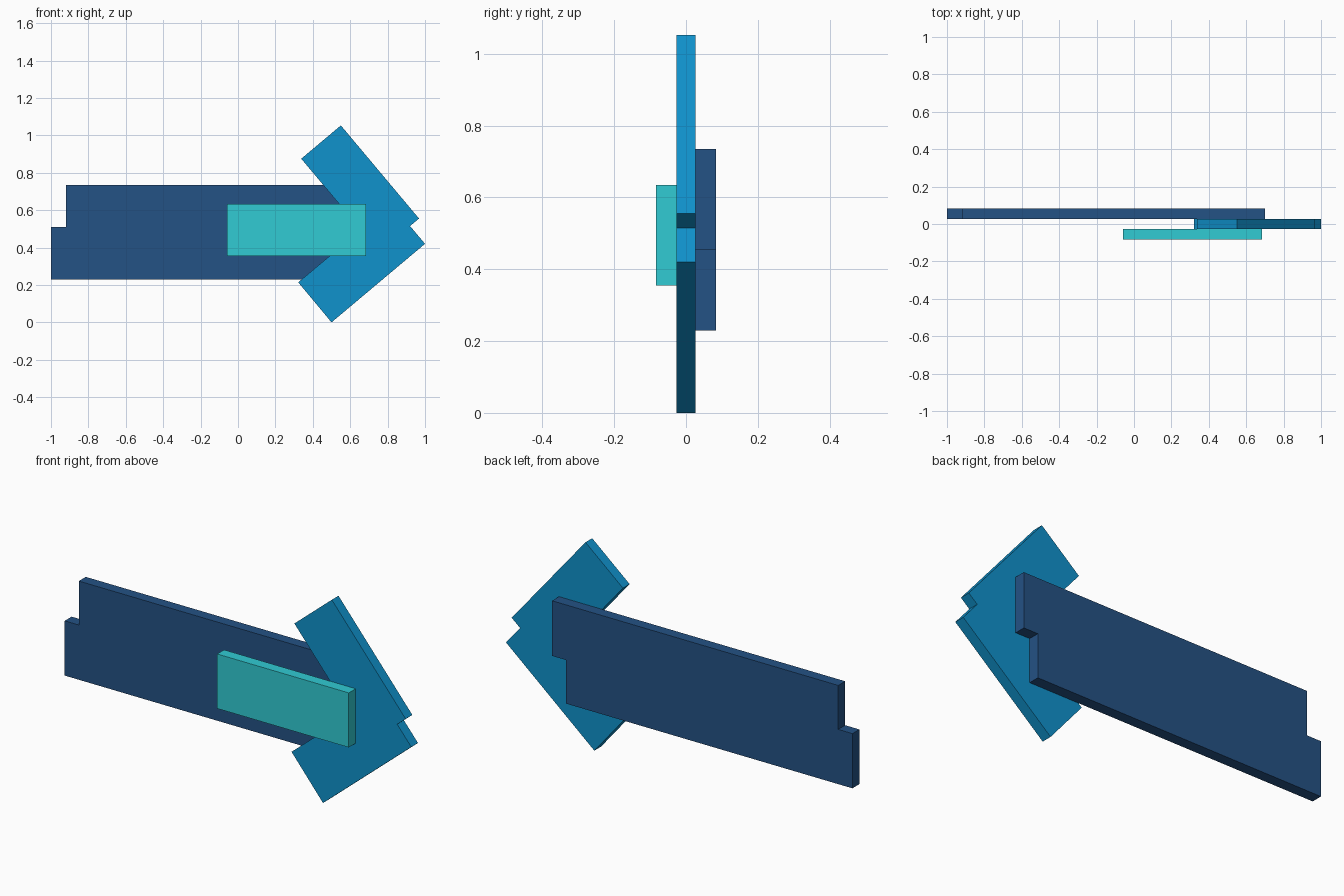
import bpy

if "Cube" in bpy.data.objects:
    bpy.data.objects.remove(bpy.data.objects["Cube"])


def material(name, rgb):
    lin = [(c / 255 / 12.92 if c <= 10 else ((c / 255 + 0.055) / 1.055) ** 2.4) for c in rgb]
    m = bpy.data.materials.new(name)
    m.diffuse_color = (*lin, 1)
    m.use_nodes = True
    m.node_tree.nodes["Principled BSDF"].inputs["Base Color"].default_value = m.diffuse_color
    return m


def plate(name, profile, y0, y1, mat):
    """Extrude an (x, z) outline, listed counter-clockwise from the front, from y0 to y1."""
    n = len(profile)
    verts = [(x, y, z) for y in (y0, y1) for x, z in profile]
    faces = [tuple(range(n)), tuple(reversed(range(n, 2 * n)))]
    faces += [(i, i + n, (i + 1) % n + n, (i + 1) % n) for i in range(n)]
    mesh = bpy.data.meshes.new(name)
    mesh.from_pydata(verts, [], faces)
    mesh.materials.append(mat)
    ob = bpy.data.objects.new(name, mesh)
    bpy.context.collection.objects.link(ob)
    return ob


navy = material("navy blue", (36, 82, 133))
blue = material("bright blue", (16, 146, 204))
teal = material("teal", (49, 203, 211))

# long rear board with a step at each end
plate("rear_board", [(-1, 0.23), (0.62, 0.23), (0.62, 0.453), (0.70, 0.453), (0.70, 0.735),
                     (-0.92, 0.735), (-0.92, 0.51), (-1, 0.51)], 0.027, 0.083, navy)

# middle chevron of two joined boards, pointing right
plate("arrow_head", [(0.50, 0.0), (1.0, 0.42), (0.92, 0.515), (0.968, 0.555), (0.55, 1.053),
                     (0.338, 0.875), (0.657, 0.495), (0.322, 0.214)], -0.027, 0.027, blue)

# small front board
plate("front_board", [(-0.06, 0.355), (0.685, 0.355), (0.685, 0.634), (-0.06, 0.634)],
      -0.083, -0.027, teal)
